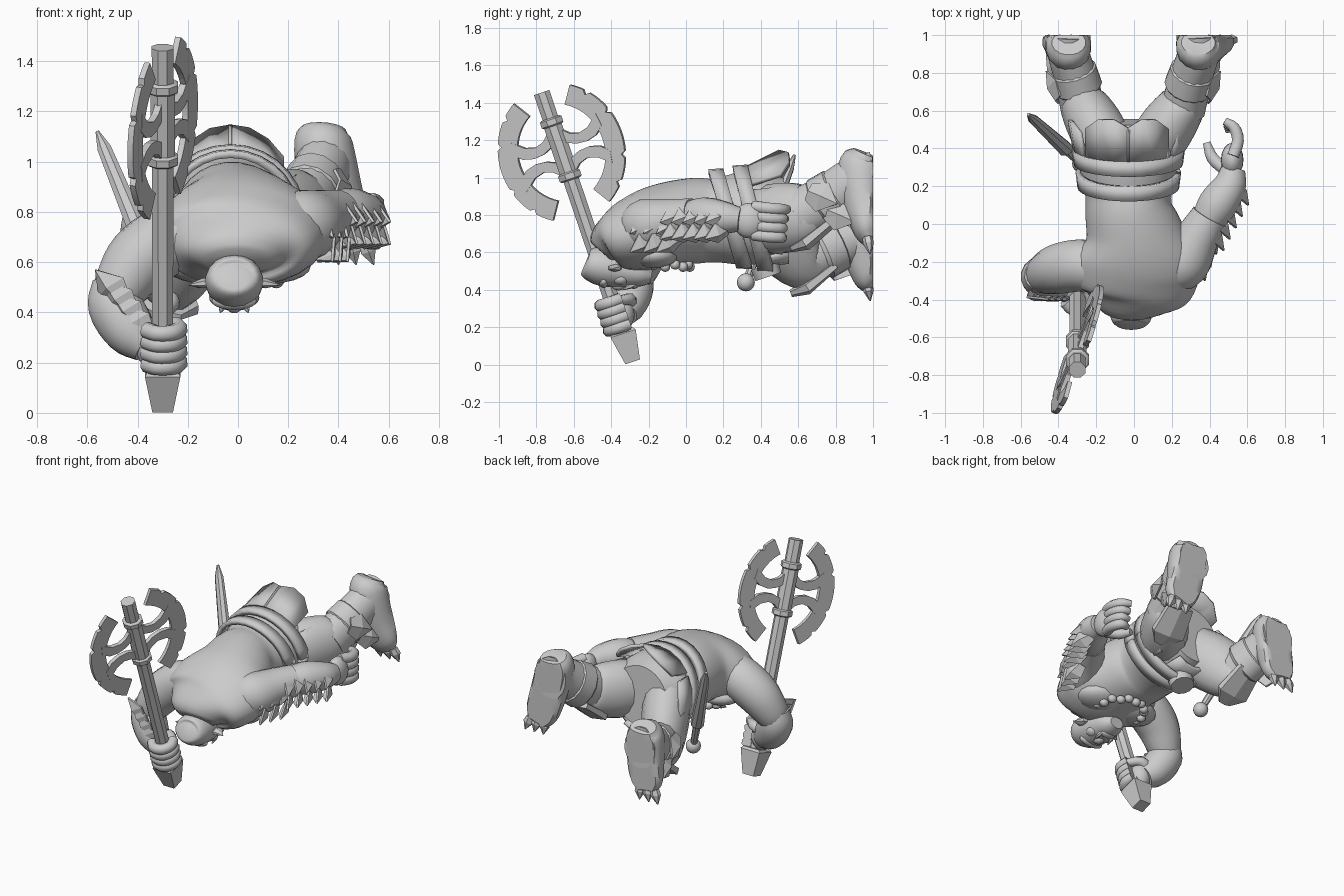
import bpy, bmesh, math
from mathutils import Vector as V, Matrix

if "Cube" in bpy.data.objects:
    bpy.data.objects.remove(bpy.data.objects["Cube"])

mat = bpy.data.materials.new("plain grey")
mat.use_nodes = True
GREY = (0.6, 0.6, 0.6, 1)
mat.diffuse_color = GREY
mat.node_tree.nodes["Principled BSDF"].inputs["Base Color"].default_value = GREY


def finish(bm, name, smooth=40):
    bmesh.ops.recalc_face_normals(bm, faces=bm.faces)
    mesh = bpy.data.meshes.new(name)
    bm.to_mesh(mesh)
    bm.free()
    mesh.materials.append(mat)
    ob = bpy.data.objects.new(name, mesh)
    bpy.context.collection.objects.link(ob)
    if smooth:
        bpy.ops.object.select_all(action='DESELECT')
        ob.select_set(True)
        bpy.context.view_layer.objects.active = ob
        bpy.ops.object.shade_smooth_by_angle(angle=math.radians(smooth))
    return ob


def spline(pts, steps):
    # Catmull-Rom through position + radii tuples
    p = [V(q) for q in pts]
    p = [p[0] * 2 - p[1]] + p + [p[-1] * 2 - p[-2]]
    out = []
    for i in range(1, len(p) - 2):
        a, b, c, d = p[i - 1:i + 3]
        for k in range(steps):
            t = k / steps
            out.append(0.5 * (2 * b + (c - a) * t + (2 * a - 5 * b + 4 * c - d) * t * t
                              + (3 * b - a - 3 * c + d) * t ** 3))
    return out + [p[-2]]


def tube(name, pts, n=16, steps=4, smooth=50, ymax=9.0):
    # loft of ellipses; each point is x, y, z, side radius[, up radius]
    pts = [tuple(q) + (q[3],) if len(q) == 4 else q for q in pts]
    rows = spline(pts, steps) if steps > 1 else [V(q) for q in pts]
    bm = bmesh.new()
    span = V(rows[-1][:3]) - V(rows[0][:3])
    ref = V((0, 1, 0)) if abs(span.normalized().z) > 0.75 else V((0, 0, 1))
    rings = []
    for i, r in enumerate(rows):
        t = (V(rows[min(i + 1, len(rows) - 1)][:3]) - V(rows[max(i - 1, 0)][:3])).normalized()
        side = t.cross(ref).normalized()
        up = side.cross(t)
        ring = []
        for k in range(n):
            a = math.tau * (k + 0.5) / n
            co = V(r[:3]) + side * math.cos(a) * max(r[3], .002) + up * math.sin(a) * max(r[4], .002)
            co.y = min(co.y, ymax)
            ring.append(bm.verts.new(co))
        rings.append(ring)
    for A, B in zip(rings, rings[1:]):
        for k in range(n):
            bm.faces.new((A[k], A[(k + 1) % n], B[(k + 1) % n], B[k]))
    bm.faces.new(rings[0])
    bm.faces.new(rings[-1])
    return finish(bm, name, smooth)


def ball(name, c, r):
    bm = bmesh.new()
    m = Matrix.Translation(c) @ Matrix.Diagonal((*r, 1))
    bmesh.ops.create_uvsphere(bm, u_segments=16, v_segments=10, radius=1, matrix=m)
    return finish(bm, name, 60)


def spike(name, base, tip, w, flat=0.4):
    m = V(base).lerp(V(tip), 0.4)
    return tube(name, [(*base, w * .8, w * flat), (*m, w, w * flat), (*tip, .003)], 6, 1, 0)


def leaf(name, base, tip, out, w):
    # folded fur plate: a ridge along the middle, raised towards "out"
    base, tip, out = V(base), V(tip), V(out).normalized()
    side = (tip - base).cross(out).normalized() * w
    bm = bmesh.new()
    mid = base.lerp(tip, .45)
    ridge = [bm.verts.new(p) for p in (base, mid + out * .022, tip)]
    for s in (-1, 1):
        e = [bm.verts.new(p - out * .02) for p in (base + side * s * .6, mid + side * s)]
        bm.faces.new((ridge[0], ridge[1], e[1], e[0]))
        bm.faces.new((ridge[1], ridge[2], e[1]))
    ob = finish(bm, name, 0)
    ob.modifiers.new("thickness", 'SOLIDIFY').thickness = .012


def band(name, y0, y1, r0, r1, a0, a1, lean=0.0, c=(-.03, .78), n=14, thick=.022, dip=0.0):
    # curved plate around the body; angles run from +x over the back
    bm = bmesh.new()
    rows = []
    for k in range(n + 1):
        a = math.radians(a0 + (a1 - a0) * k / n)
        row = []
        for y, r in ((y0, r0), (y1 - (dip if k in (0, n) else 0), r1)):
            z = c[1] + math.sin(a) * r[1]
            row.append(bm.verts.new((c[0] + math.cos(a) * r[0], y + lean * (c[1] + r[1] - z), z)))
        rows.append(row)
    for A, B in zip(rows, rows[1:]):
        bm.faces.new((A[0], B[0], B[1], A[1]))
    ob = finish(bm, name, 35)
    mod = ob.modifiers.new("thickness", 'SOLIDIFY')
    mod.thickness, mod.offset = thick, 0


# ---- torso and neck
tube("torso", [(0, -.45, .60, .13, .08), (0, -.41, .64, .23, .13), (.01, -.34, .67, .31, .18),
               (.01, -.26, .70, .345, .205), (.01, -.16, .735, .33, .22), (0, -.05, .76, .265, .225),
               (-.025, .06, .77, .235, .23), (-.03, .16, .77, .23, .225), (-.03, .30, .78, .26, .25),
               (-.03, .42, .79, .27, .24), (-.03, .54, .80, .20, .20)], 28)
for s in (-1, 1):
    ball("chest_muscle", (s * .13, -.17, .585), (.16, .13, .07))

# ---- belts, buckle and skirt
band("upper_belt", .12, .20, (.255, .25), (.265, .255), 0, 360, .3, n=28, thick=.03)
band("lower_belt", .25, .33, (.275, .27), (.285, .275), 0, 360, .25, n=28, thick=.03)
tube("buckle", [(-.03, .42, .53, .08), (-.03, .44, .47, .075)], 12, 1, 30)
for a0, a1 in ((40, 92), (88, 145)):
    band("rear_skirt_plate", .32, .55, (.27, .27), (.27, .36), a0, a1, .05, n=3, dip=.05)
for a0, a1 in ((-40, 35), (145, 220)):
    band("side_skirt_plate", .34, .52, (.28, .26), (.31, .29), a0, a1, .1, n=4, dip=.05)
band("front_cloth", .38, .55, (.24, .25), (.20, .23), 235, 305, 0, n=4)

# ---- head, facing down
hx = -.015
tube("head", [(hx, -.54, .54, .06, .05), (hx, -.525, .535, .095, .08), (hx, -.48, .53, .113, .1),
              (hx, -.41, .52, .115, .105), (hx, -.32, .50, .105, .09), (hx, -.24, .48, .085, .065),
              (hx, -.185, .47, .05, .035)], 18)
ball("brow", (hx, -.44, .445), (.09, .03, .035))
ball("nose", (hx, -.36, .425), (.032, .04, .028))
ball("lips", (hx, -.28, .43), (.055, .03, .025))
for s in (-1, 1):
    ball("cheek", (hx + s * .06, -.35, .46), (.04, .045, .035))
    spike("ear", (hx + s * .09, -.37, .52), (hx + s * .18, -.40, .51), .04, .5)
    spike("tusk", (hx + s * .045, -.275, .43), (hx + s * .055, -.34, .40), .014, 1)
for k in range(11):
    a = math.pi * k / 10
    ball("necklace_bead", (math.cos(a) * .16, -.17 + math.sin(a) * .19, .535 - .012 * (k % 2)),
         (.03, .027, .027))

# ---- bent arm holding the axe
tube("right_upper_arm", [(-.18, -.24, .72, .13), (-.28, -.22, .69, .14), (-.39, -.235, .61, .135),
                         (-.46, -.26, .51, .115), (-.49, -.28, .43, .09)], 16)
tube("right_forearm", [(-.50, -.27, .53, .08), (-.49, -.28, .43, .11), (-.43, -.31, .33, .105),
                       (-.36, -.335, .27, .075)], 16)
ball("right_palm", (-.34, -.35, .27), (.07, .075, .095))
for k in range(4):
    t = k / 3
    for row in (0, 1):
        b = V((-.37 - .10 * t, -.39 + .08 * row, .30 + .14 * t - .05 * row))
        leaf("right_forearm_fur", b, b + V((-.10, .0, .13)), (-.5, -.9 + .5 * row, -.1), .07)

# ---- hanging arm
tube("left_upper_arm", [(.18, -.24, .74, .13), (.26, -.20, .745, .145), (.33, -.08, .77, .12),
                        (.40, .04, .79, .10)], 16)
tube("left_forearm", [(.38, .0, .785, .085), (.44, .10, .79, .105), (.505, .20, .785, .09),
                      (.525, .29, .775, .065)], 16)
ball("left_palm", (.52, .34, .77), (.06, .09, .095))
for k in range(4):
    z = .845 - .05 * k
    tube("left_finger", [(.525, .36, z, .034), (.55, .44, z - .01, .034), (.53, .51, z - .015, .032),
                         (.48, .545 - .015 * k, z - .015, .022)], 8, 3)
tube("left_thumb", [(.48, .29, .74, .036), (.415, .35, .72, .034), (.385, .43, .71, .022)], 8, 3)
for k in range(5):
    t = k / 4
    for row in (0, 1):
        b = V((.42 + .13 * t, -.01 + .24 * t, .72 + .09 * row))
        leaf("left_forearm_fur", b, b + V((.06, -.13, -.05)), (1, .4, -.4 + .6 * row), .06)
for k in range(3):
    for row in (0, 1):
        b = V((.36 + .03 * k, -.17 + .07 * k, .67 + .10 * row))
        leaf("left_shoulder_fur", b, b + V((.02, -.13, -.07)), (.9, .1, -.6 + .5 * row), .065)

# ---- legs: side sign, knee, ankle, toe
LEGS = (("left", 1, V((.26, .64, .80)), V((.34, .90, .98)), V((.45, .98, .66))),
        ("right", -1, V((-.27, .64, .56)), V((-.345, .90, .68)), V((-.385, .98, .41))))
for name, s, knee, ankle, toe in LEGS:
    hip = V((-.02 + s * .12, .40, .77))
    tube(name + "_thigh", [(*hip, .15, .18), (*hip.lerp(knee, .5), .15, .19), (*knee, .125, .165),
                           (*(knee + V((s * .02, .07, .02))), .09, .10)], 16)
    mid = knee.lerp(ankle, .5)
    tube(name + "_shin", [(*(knee + V((0, -.03, 0))), .12, .14), (*mid, .115, .135),
                          (*ankle, .112, .13), (*(ankle + V((0, .1, .02))), .118, .14)], 16, ymax=1.0)
    # boot cuff, knee guard and side plates
    d = (ankle - knee).normalized()
    tube(name + "_boot_cuff", [(*(mid - d * .07), .115, .13), (*(mid - d * .05), .13, .15),
                               (*(mid + d * .05), .123, .142), (*(mid + d * .06), .11, .13)], 14, 1, 40)
    tube(name + "_knee_guard", [(*(knee + V((0, -.08, -.18))), .05, .02),
                                (*(knee + V((0, 0, -.15))), .13, .04),
                                (*(knee + V((s * .02, .15, -.03))), .10, .03)], 6, 1, 0)
    for k in range(2):
        b = mid + V((s * .11, -.12 + .10 * k, .04 - .10 * k))
        leaf(name + "_boot_fur", b, b + V((s * .05, .16, -.07)), (s, -.3, .2), .085)
    # foot with a flat tapering sole and claws
    f = toe - ankle
    tube(name + "_foot", [(*(ankle + V((0, .06, .15))), .09, .07), (*(ankle + V((0, .04, .08))), .12, .13),
                          (*(ankle + f * .4 + V((0, .03, 0))), .12, .12),
                          (*(ankle + f * .8), .11, .075), (*toe, .07, .04)], 16, 4, 40, 1.0)
    for k in (-1, 0, 1):
        b = toe + V((k * .055, -.01, .02))
        spike(name + "_toe_claw", b, b + V((k * .015 + s * .02, .015, -.09)), .035, .8)

# ---- sheathed short sword at the hip
tip, pommel = V((-.56, .58, 1.12)), V((-.28, .32, .44))
at = lambda t: tuple(tip.lerp(pommel, t))
tube("sword_blade", [(*tip, .008), (*at(.1), .03, .025), (*at(.7), .045, .04)], 8, 1, 20)
tube("sword_grip", [(*at(.68), .026), (*at(.95), .022)], 8, 1, 40)
ball("sword_pommel", pommel, (.048, .048, .048))

# ---- axe
foot, top = V((-.30, -.285, .015)), V((-.30, -.772, 1.455))
up = (top - foot).normalized()
lat = V((.36, .885, .30)).normalized()
nor = lat.cross(up).normalized()
on = lambda t: foot.lerp(top, t)
tube("axe_handle", [(*on(.08), .045), (*on(1), .047)], 8, 1, 30)
tube("axe_butt", [(*on(0), .058), (*on(.105), .10), (*on(.115), .085)], 4, 1, 0)
tube("axe_sleeve", [(*on(.69), .053), (*on(.90), .053)], 8, 1, 30)
for t in (.69, .89):
    tube("axe_collar", [(*on(t - .015), .055), (*on(t - .01), .066), (*on(t + .01), .066),
                        (*on(t + .015), .055)], 8, 1, 30)
hub = on(.777)


def plate(name, outline, half):
    # flat slab from an outline in blade coordinates
    bm = bmesh.new()
    face = bm.faces.new([bm.verts.new(hub + lat * u + up * v - nor * half) for u, v in outline])
    ext = bmesh.ops.extrude_face_region(bm, geom=[face])
    bmesh.ops.translate(bm, vec=nor * half * 2,
                        verts=[v for v in ext["geom"] if isinstance(v, bmesh.types.BMVert)])
    return finish(bm, name, 0)


for s in (-1, 1):
    arc = lambda r, deg: (s * (r * math.cos(math.radians(deg)) - .02), r * math.sin(math.radians(deg)))
    outer = [arc(.36 if k in (6, 14, 27, 35) else .38, -60 + 3 * k) for k in range(41)]
    inner = [arc(.27, 62 - 6.2 * k) for k in range(21)]
    plate("axe_blade", outer + inner, .012)
    # two curved prongs with an opening between them
    for m in (-1, 1):
        prong = [(.03, .13), (.08, .085), (.13, .07), (.19, .085), (.26, .14),
                 (.27, .07), (.22, .03), (.16, .015), (.10, .02), (.03, .05)]
        plate("axe_prong", [(s * u, m * v) for u, v in prong], .014)

# ---- fingers wrapped round the handle
for k in range(4):
    c = on(.13 + .031 * k)
    pts = []
    for deg in (200, 250, 300, 350, 400):
        a = math.radians(deg)
        q = c + (V((1, 0, 0)) * math.cos(a) + up.cross(V((1, 0, 0))) * math.sin(a)) * .068
        pts.append((*q, .034))
    tube("right_finger", pts, 8, 3)
tube("right_thumb", [(-.36, -.31, .32, .04), (-.31, -.30, .35, .034), (-.24, -.36, .34, .025)], 8, 3)
